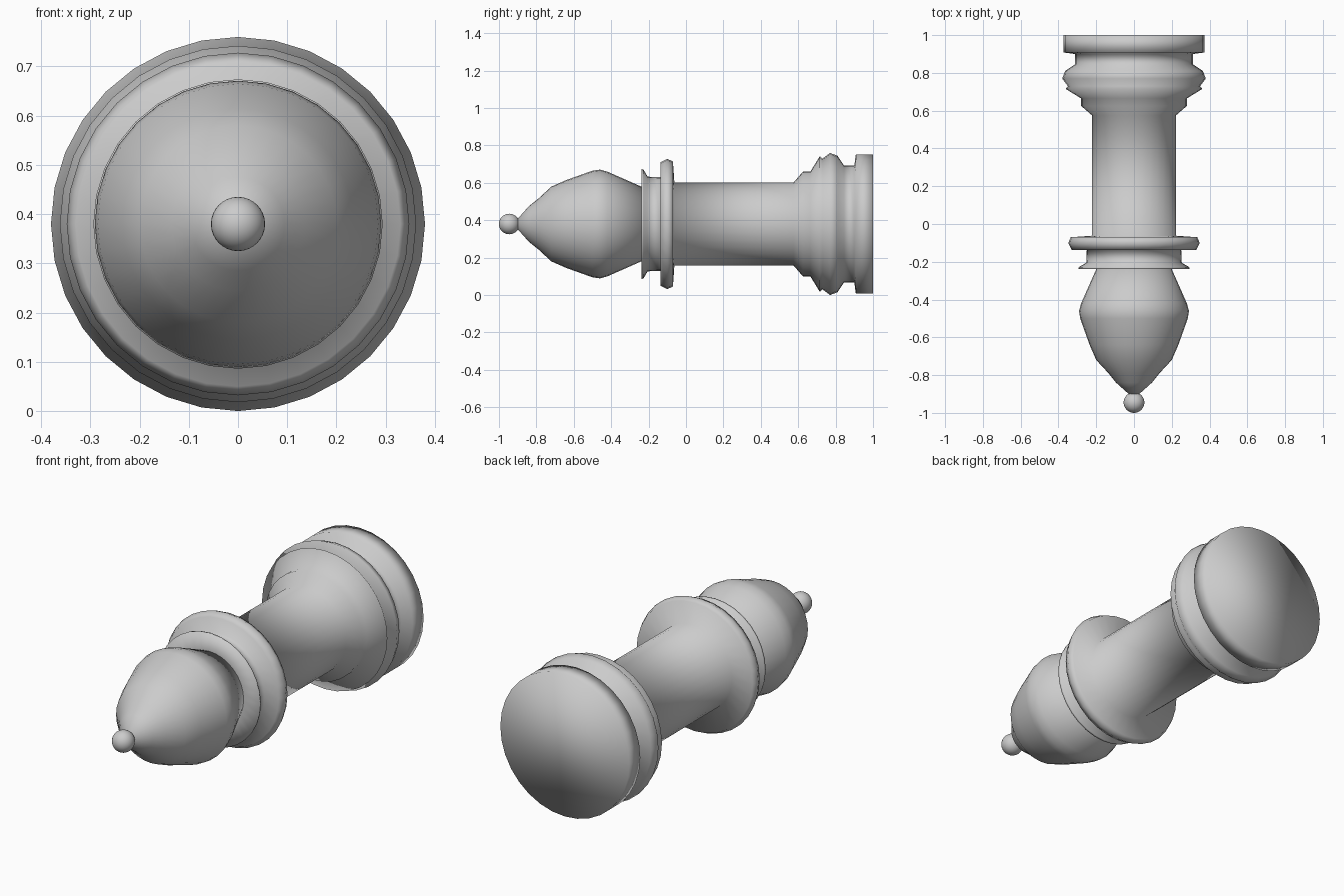
import bpy
import bmesh
from math import cos, sin, tau

SIDES = 32
AXIS_Z = 0.38

cube = bpy.data.objects.get("Cube")
if cube:
    bpy.data.objects.remove(cube)

grey = bpy.data.materials.new("plain grey")
grey.use_nodes = True
grey.diffuse_color = (0.6, 0.6, 0.6, 1)
grey.node_tree.nodes["Principled BSDF"].inputs["Base Color"].default_value = (0.6, 0.6, 0.6, 1)


def add_object(name, bm):
    """Turn a bmesh into a smooth grey object."""
    bmesh.ops.recalc_face_normals(bm, faces=bm.faces)
    for face in bm.faces:
        face.smooth = True
    mesh = bpy.data.meshes.new(name)
    bm.to_mesh(mesh)
    bm.free()
    mesh.materials.append(grey)
    obj = bpy.data.objects.new(name, mesh)
    obj.location.z = AXIS_Z
    bpy.context.collection.objects.link(obj)
    return obj


def lathe(name, profile):
    """Turn (y, radius) points around the long axis and cap both ends."""
    bm = bmesh.new()
    rings = [[bm.verts.new((r * sin(tau * i / SIDES), y, r * cos(tau * i / SIDES)))
              for i in range(SIDES)] for y, r in profile]
    for a, b in zip(rings, rings[1:]):
        for i in range(SIDES):
            j = (i + 1) % SIDES
            bm.faces.new((a[i], a[j], b[j], b[i]))
    bm.faces.new(rings[0])
    bm.faces.new(rings[-1])
    return add_object(name, bm)


# Small ball at the tip
ball = bmesh.new()
bmesh.ops.create_uvsphere(ball, u_segments=SIDES, v_segments=16, radius=0.055)
add_object("tip_ball", ball).location.y = -0.945

# Pointed head
lathe("head", [(-0.9, 0.028), (-0.84, 0.095), (-0.79, 0.135), (-0.72, 0.2),
               (-0.64, 0.235), (-0.5, 0.285), (-0.46, 0.291), (-0.42, 0.28),
               (-0.235, 0.198)])

# Collar, shaft and stepped foot in one turned piece
collar = [(-0.238, 0.197), (-0.238, 0.294), (-0.228, 0.292), (-0.205, 0.253),
          (-0.137, 0.25), (-0.137, 0.33), (-0.1, 0.348), (-0.07, 0.335),
          (-0.062, 0.222)]
foot = [(0.575, 0.222), (0.625, 0.28), (0.665, 0.28), (0.715, 0.362),
        (0.73, 0.35), (0.77, 0.38), (0.81, 0.365), (0.845, 0.313),
        (0.9, 0.313), (0.908, 0.372), (1.0, 0.372)]
lathe("collar_shaft_and_foot", collar + foot)
